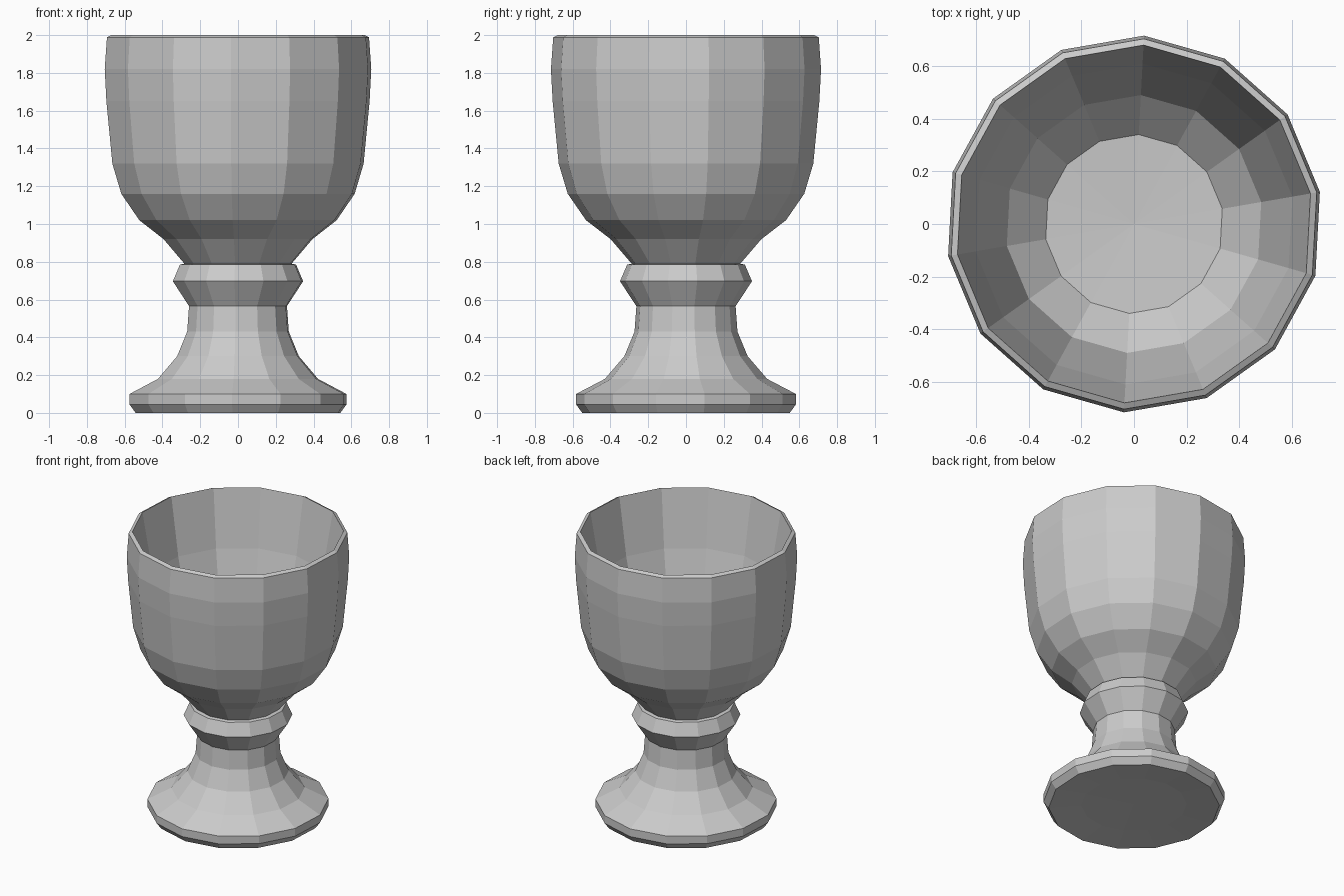
import bpy, bmesh, math

if "Cube" in bpy.data.objects:
    bpy.data.objects.remove(bpy.data.objects["Cube"])

SIDES = 14
OFFSET = math.radians(9.8)

# Outline as (radius, height), from the underside up and down into the cup
underside = [(0.34, 0.015)]
foot = [(0.55, 0), (0.583, 0.045), (0.583, 0.10), (0.43, 0.18)]
stem = [(0.327, 0.30), (0.273, 0.43), (0.263, 0.565)]
collar = [(0.35, 0.697), (0.312, 0.785), (0.288, 0.79)]
bowl = [(0.40, 0.92), (0.53, 1.02), (0.627, 1.16), (0.675, 1.32),
        (0.707, 1.65), (0.716, 1.82), (0.704, 1.988)]
inside = [(0.68, 2.0), (0.61, 1.60), (0.49, 1.13), (0.34, 0.98)]


def lathe(name, profile, bottom_z, floor_z):
    """Revolve an outline into a flat-faced closed solid."""
    bm = bmesh.new()
    rings = []
    for r, z in profile:
        ring = []
        for i in range(SIDES):
            a = OFFSET + 2 * math.pi * i / SIDES
            ring.append(bm.verts.new((r * math.cos(a), r * math.sin(a), z)))
        rings.append(ring)
    for low, high in zip(rings, rings[1:]):
        for i in range(SIDES):
            j = (i + 1) % SIDES
            bm.faces.new((low[i], low[j], high[j], high[i]))
    # Shallow fans close the underside and the cup floor
    for ring, z in ((rings[0], bottom_z), (rings[-1], floor_z)):
        centre = bm.verts.new((0, 0, z))
        for i in range(SIDES):
            bm.faces.new((ring[i], ring[(i + 1) % SIDES], centre))
    bmesh.ops.recalc_face_normals(bm, faces=bm.faces)
    mesh = bpy.data.meshes.new(name)
    bm.to_mesh(mesh)
    bm.free()
    obj = bpy.data.objects.new(name, mesh)
    bpy.context.collection.objects.link(obj)
    return obj


lathe("goblet", underside + foot + stem + collar + bowl + inside, 0.02, 0.965)
